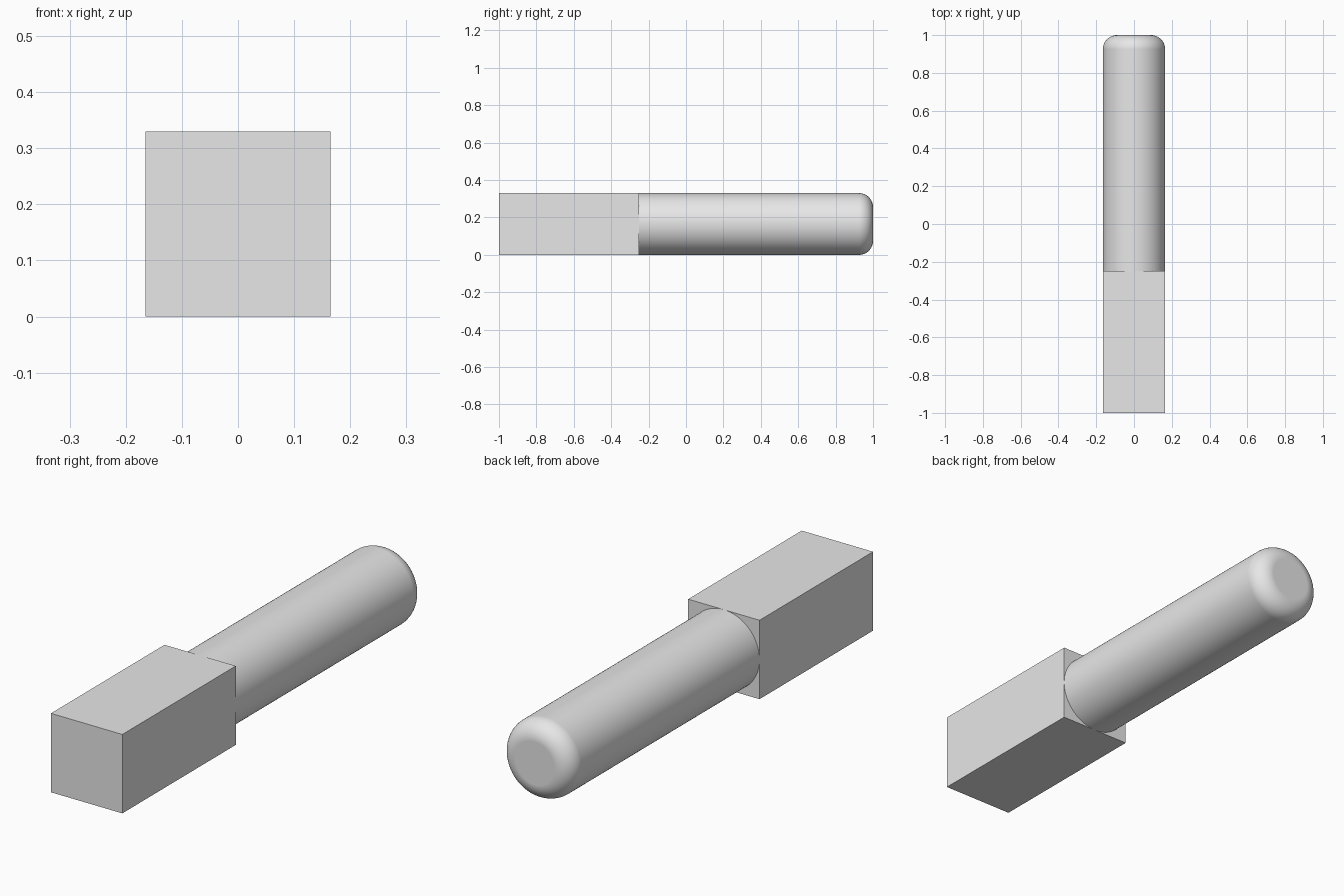
import bpy, bmesh, math

if "Cube" in bpy.data.objects:
    bpy.data.objects.remove(bpy.data.objects["Cube"])

R = 0.165        # half width of the block and radius of the rod
JOINT = -0.25    # where the block meets the rod
FILLET = 0.075   # rounding of the rod tip
SIDES = 96

grey = bpy.data.materials.new("light grey")
grey.diffuse_color = (0.8, 0.8, 0.8, 1)
grey.use_nodes = True
grey.node_tree.nodes["Principled BSDF"].inputs["Base Color"].default_value = grey.diffuse_color


def add_object(name, bm):
    bmesh.ops.recalc_face_normals(bm, faces=bm.faces[:])
    mesh = bpy.data.meshes.new(name)
    bm.to_mesh(mesh)
    bm.free()
    mesh.materials.append(grey)
    obj = bpy.data.objects.new(name, mesh)
    bpy.context.collection.objects.link(obj)
    return obj


# Square block at the front
bm = bmesh.new()
bmesh.ops.create_cube(bm, size=1)
for v in bm.verts:
    v.co = (v.co.x * 2 * R,
            (JOINT - 1) / 2 + v.co.y * (JOINT + 1),
            R + v.co.z * 2 * R)
add_object("square_block", bm)

# Round rod with a filleted tip: rings of (radius, y) joined along y
profile = [(R, JOINT)]
for i in range(13):
    a = math.pi / 2 * i / 12
    profile.append((R - FILLET + FILLET * math.cos(a),
                    1 - FILLET + FILLET * math.sin(a)))

bm = bmesh.new()
rings = []
for r, y in profile:
    angles = [2 * math.pi * k / SIDES for k in range(SIDES)]
    rings.append([bm.verts.new((r * math.cos(t), y, R + r * math.sin(t))) for t in angles])
for a, b in zip(rings, rings[1:]):
    for k in range(SIDES):
        n = (k + 1) % SIDES
        bm.faces.new((a[k], a[n], b[n], b[k]))
bm.faces.new(rings[-1])
rod = add_object("round_rod", bm)

# Smooth shading, with normals kept true on the long sides and flat tip
rod.data.shade_smooth()
weighted = rod.modifiers.new("weighted normals", 'WEIGHTED_NORMAL')
weighted.keep_sharp = True
